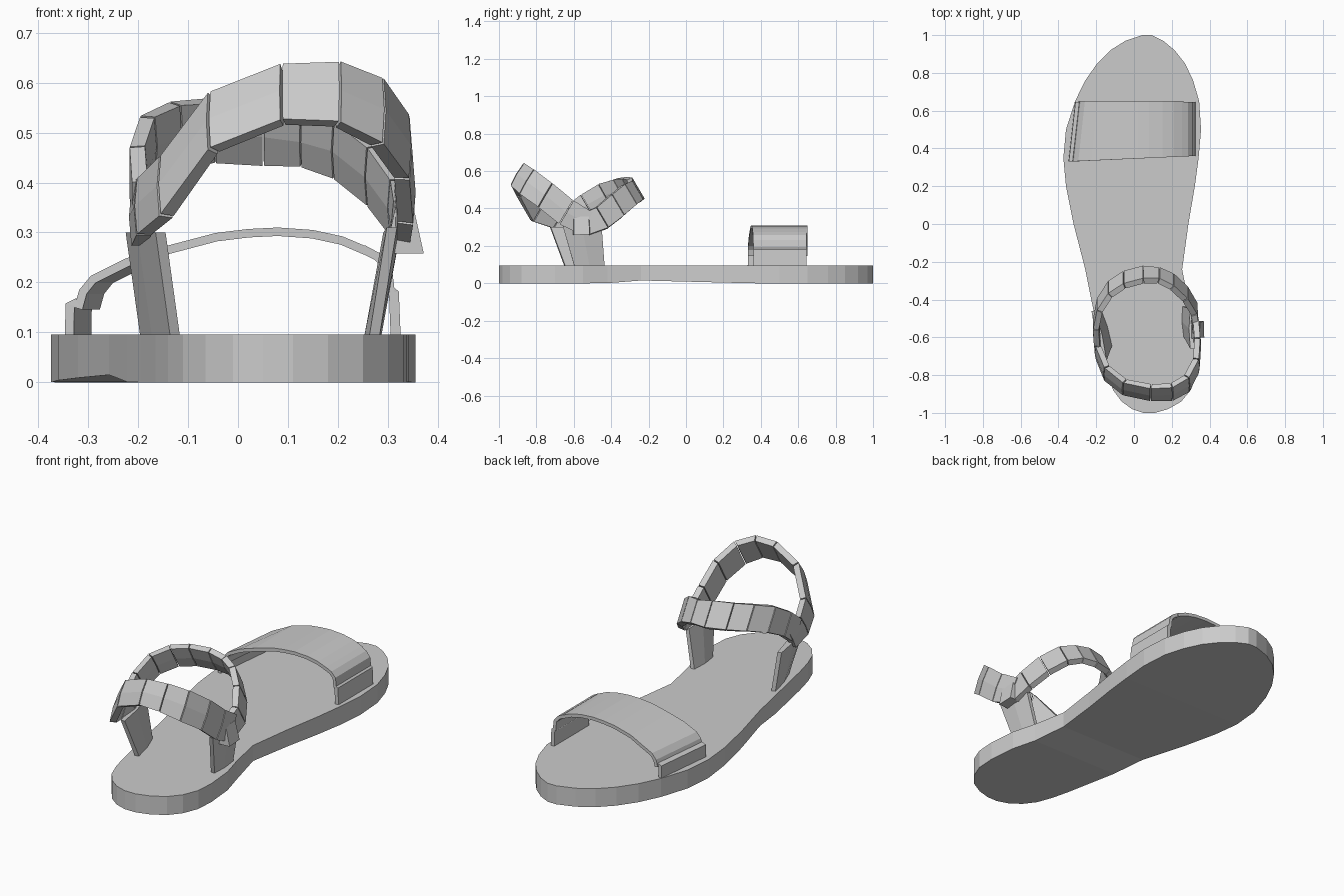
import bpy, bmesh, random
from mathutils import Vector as V

if "Cube" in bpy.data.objects:
    bpy.data.objects.remove(bpy.data.objects["Cube"])

random.seed(4)


def finish(bm, name):
    bmesh.ops.recalc_face_normals(bm, faces=bm.faces)
    me = bpy.data.meshes.new(name)
    bm.to_mesh(me)
    bm.free()
    ob = bpy.data.objects.new(name, me)
    bpy.context.collection.objects.link(ob)
    return ob


def loft(bm, rings):
    """Skin closed cross-sections and cap both ends."""
    vs = [[bm.verts.new(p) for p in r] for r in rings]
    n = len(vs[0])
    for a, b in zip(vs, vs[1:]):
        for i in range(n):
            bm.faces.new((a[i], a[(i + 1) % n], b[(i + 1) % n], b[i]))
    bm.faces.new(vs[0][::-1])
    bm.faces.new(vs[-1])


# Sole: rows of (y, left x, right x), with a shallow arch under the waist
ROWS = [(-1, .05, .11), (-.98, -.01, .18), (-.94, -.065, .25), (-.88, -.11, .30),
        (-.80, -.14, .332), (-.70, -.165, .338), (-.55, -.195, .325), (-.42, -.222, .29),
        (-.24, -.258, .255), (0, -.32, .288), (.2, -.36, .322), (.35, -.374, .342),
        (.5, -.36, .355), (.65, -.312, .345), (.76, -.258, .313), (.85, -.195, .27),
        (.92, -.125, .215), (.97, -.045, .155), (1, .045, .095)]
bm = bmesh.new()
rings = []
for y, l, r in ROWS:
    arch = .015 * max(0, 1 - abs(y + .24) / (.19 if y < -.24 else .6))
    rings.append([(l, y, arch), (r, y, arch), (r, y, .096), (l, y, .096)])
loft(bm, rings)
finish(bm, "sole")


# Toe strap: thin arched profile swept in y, left side slanted to follow the sole
def strap(name, outer, thick, y0, y1):
    pts = [V((x, 0, z)) for x, z in outer]
    bm = bmesh.new()
    rings = []
    for i, p in enumerate(pts):
        t = pts[min(i + 1, len(pts) - 1)] - pts[max(i - 1, 0)]
        n = V((t.z, 0, -t.x)).normalized()
        q = p + n * thick
        s = .035 if p.x < -.2 else 0
        yb = y0 + .03 * (p.x + .35) / .67
        rings.append([(p.x, yb, p.z), (p.x + s, y1, p.z), (q.x + s, y1, q.z), (q.x, yb, q.z)])
    loft(bm, rings)
    return finish(bm, name)


strap("toe_strap", [(-.328, .15), (-.318, .185), (-.295, .213), (-.225, .248), (-.14, .274), (-.045, .299),
                    (.02, .307), (.08, .31), (.15, .305), (.21, .292), (.262, .27)], .017, .33, .65)
strap("toe_strap_left_tab", [(-.347, .085), (-.345, .158), (-.325, .168)], .018, .33, .645)
strap("toe_strap_right_tab", [(.255, .274), (.285, .258), (.308, .232), (.314, .18)], .017, .33, .645)
strap("toe_strap_right_foot", [(.312, .19), (.322, .182), (.326, .085)], .02, .33, .645)


# Ankle bands: separate faceted links along a path, width leaning along a fixed direction
def band(name, path, lean, width, thick=.034):
    pts = [V(p) for p in path]
    w = V(lean).normalized()
    cut = []
    for i, p in enumerate(pts):
        t = pts[min(i + 1, len(pts) - 1)] - pts[max(i - 1, 0)]
        n = t.cross(w).normalized() * thick / 2
        h = w * (width / 2 + random.uniform(-.006, .006))
        cut.append([p + n * .8 + h, p + n * 1.1, p + n * .8 - h,
                    p - n - h * .94, p - n + h * .94])
    bm = bmesh.new()
    for a, b in zip(cut, cut[1:]):
        g = .02
        k = random.uniform(.98, 1.02)
        ca = sum(a, V()) / 5
        loft(bm, [[ca + (p.lerp(q, g) - ca) * k for p, q in zip(a, b)],
                  [q.lerp(p, g) for p, q in zip(a, b)]])
    return finish(bm, name)


band("heel_band", [(-.2, -.56, .33), (-.19, -.68, .35), (-.145, -.79, .39), (-.05, -.865, .52),
                   (.09, -.893, .576), (.2, -.89, .576), (.28, -.845, .54), (.33, -.75, .47),
                   (.337, -.64, .38), (.328, -.53, .32)], (0, .5, .85), .14)
band("front_ankle_band", [(-.195, -.62, .35), (-.2, -.53, .42), (-.18, -.43, .475), (-.125, -.345, .5),
                          (-.05, -.295, .505), (.05, -.268, .5), (.13, -.272, .49), (.2, -.305, .47),
                          (.27, -.37, .415), (.318, -.45, .35), (.325, -.55, .31)], (0, -.5, .85), .13)


# Uprights joining the ankle bands to the sole
def upright(name, foot, top, thick):
    bm = bmesh.new()
    rings = []
    for (a, b) in (foot, top):
        a, b = V(a), V(b)
        n = (b - a).cross(V((0, 0, 1))).normalized() * thick / 2
        m = (a + b) / 2
        rings.append([a + n * .6, m + n, b + n * .6, b - n * .6, m - n, a - n * .6])
    loft(bm, rings)
    return finish(bm, name)


upright("left_upright", ((-.185, -.45, .085), (-.125, -.645, .085)),
        ((-.215, -.46, .3), (-.155, -.725, .3)), .034)
upright("right_upright", ((.265, -.435, .085), (.272, -.595, .085)),
        ((.308, -.45, .29), (.308, -.66, .31)), .034)

# Folded strap end at the right crossing
bm = bmesh.new()
loft(bm, [[(.295, -.605, .258), (.372, -.6, .258), (.37, -.515, .262), (.295, -.51, .262)],
          [(.315, -.605, .35), (.35, -.6, .357), (.348, -.52, .357), (.315, -.515, .35)]])
finish(bm, "strap_end")
